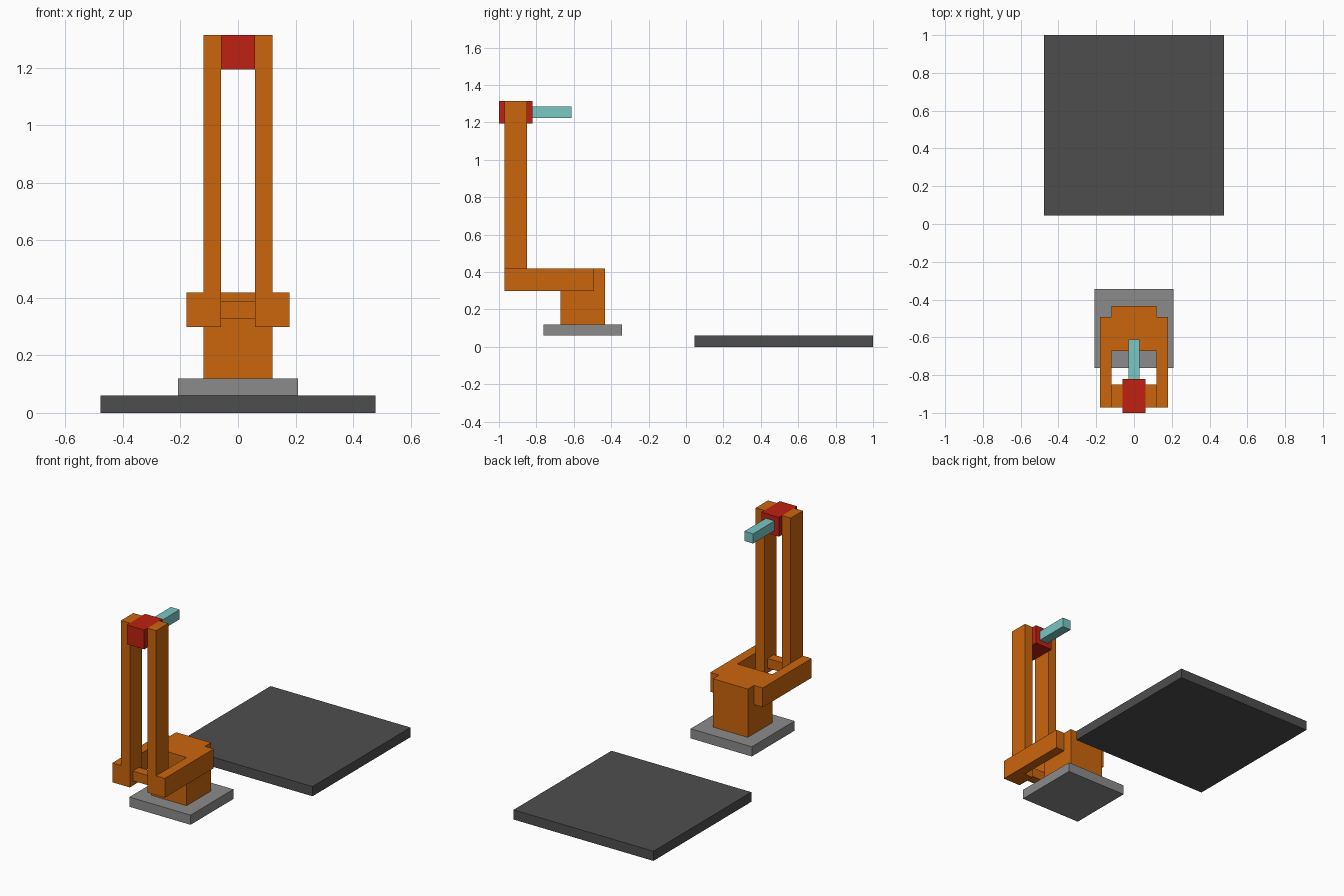
import bpy, bmesh
from mathutils import Vector

if "Cube" in bpy.data.objects:
    bpy.data.objects.remove(bpy.data.objects["Cube"])

U = 2 / 33.5   # one module; the model is 33.5 modules long


def material(name, rgb):
    m = bpy.data.materials.new(name)
    m.diffuse_color = (*rgb, 1)
    m.use_nodes = True
    m.node_tree.nodes["Principled BSDF"].inputs["Base Color"].default_value = m.diffuse_color
    return m


dark = material("dark grey", (0.076, 0.076, 0.076))
grey = material("mid grey", (0.26, 0.26, 0.26))
orange = material("orange", (0.60, 0.13, 0.004))
red = material("red", (0.53, 0.015, 0.006))
teal = material("pale teal", (0.19, 0.57, 0.55))


def box(name, mat, x, y, z):
    """Box from (min, max) ranges in modules; y is counted from the front end."""
    lo = Vector((x[0] * U, y[0] * U - 1, z[0] * U))
    hi = Vector((x[1] * U, y[1] * U - 1, z[1] * U))
    bm = bmesh.new()
    bmesh.ops.create_cube(bm, size=1)
    bmesh.ops.scale(bm, vec=hi - lo, verts=bm.verts)
    bmesh.ops.translate(bm, vec=(lo + hi) / 2, verts=bm.verts)
    me = bpy.data.meshes.new(name)
    bm.to_mesh(me)
    bm.free()
    me.materials.append(mat)
    ob = bpy.data.objects.new(name, me)
    bpy.context.collection.objects.link(ob)
    return ob


# work table and foot
box("work_plate", dark, (-8, 8), (17.5, 33.5), (0, 1))
box("base_plate", grey, (-3.5, 3.5), (4, 11), (1, 2))

# turning column
box("column", orange, (-2, 2), (5.5, 9.5), (2, 7))

# paired lower arms and upright arms, mirrored across x
for ob in (box("lower_arm", orange, (2, 3), (0.5, 8.5), (5, 7)),
           box("upright_arm", orange, (1, 2), (0.5, 2.5), (5, 22))):
    ob.modifiers.new("mirror", 'MIRROR')

# elbow pin between the uprights
box("elbow_pin", orange, (-1, 1), (1, 2), (5.5, 6.5))

# head and tool
box("head_block", red, (-1, 1), (0, 3), (20, 22))
box("tool_rod", teal, (-0.5, 0.5), (3, 6.5), (20.5, 21.5))
